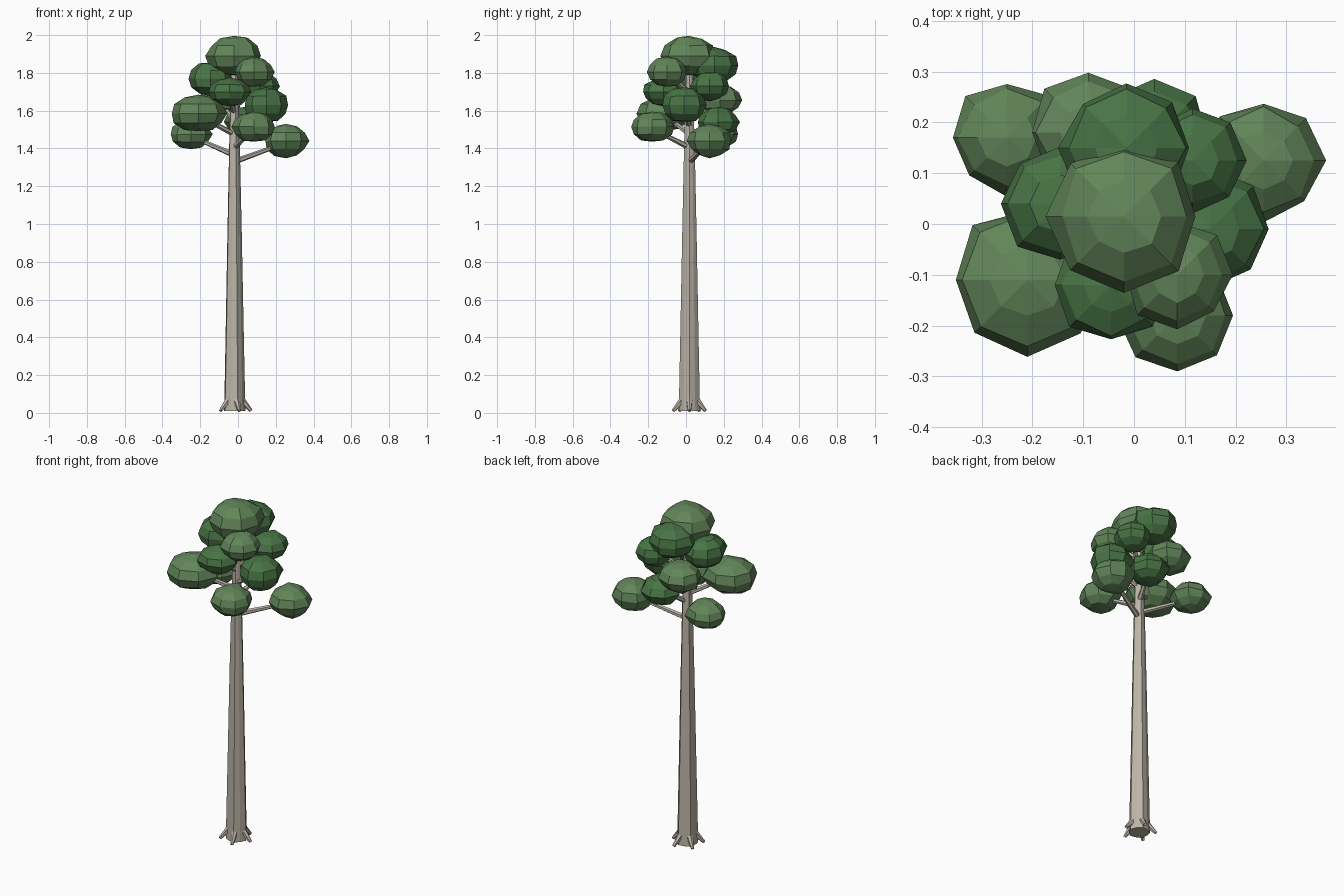
import bpy, bmesh, math, random
from mathutils import Vector

if "Cube" in bpy.data.objects:
    bpy.data.objects.remove(bpy.data.objects["Cube"])

random.seed(4)


def material(name, rgb):
    m = bpy.data.materials.new(name)
    m.diffuse_color = (*rgb, 1)
    m.use_nodes = True
    m.node_tree.nodes["Principled BSDF"].inputs["Base Color"].default_value = m.diffuse_color
    return m


BARK = material("bark", (0.50, 0.46, 0.39))
LIGHT = material("light_leaf", (0.12, 0.235, 0.10))
DARK = material("dark_leaf", (0.065, 0.175, 0.06))
CX, CY = -0.02, 0.018


def add_object(name, bm, mat):
    bmesh.ops.recalc_face_normals(bm, faces=bm.faces)
    me = bpy.data.meshes.new(name)
    bm.to_mesh(me)
    bm.free()
    me.materials.append(mat)
    ob = bpy.data.objects.new(name, me)
    bpy.context.collection.objects.link(ob)
    return ob


def limb(name, a, b, r1, r2, sides=6):
    """Tapered stick from a to b."""
    a, b = Vector(a), Vector(b)
    bm = bmesh.new()
    bmesh.ops.create_cone(bm, cap_ends=True, segments=sides, radius1=r1,
                          radius2=r2, depth=(b - a).length)
    ob = add_object(name, bm, BARK)
    ob.location = (a + b) / 2
    ob.rotation_euler = (b - a).to_track_quat('Z', 'Y').to_euler()


def leaf_cluster(name, x, y, z, r, rz, mat):
    """Flattened, slightly uneven low-poly ball."""
    bm = bmesh.new()
    bmesh.ops.create_uvsphere(bm, u_segments=8, v_segments=6, radius=1)
    for v in bm.verts:
        v.co *= random.uniform(0.95, 1.07)
        v.co = (v.co.x * r, v.co.y * r, v.co.z * rz)
    ob = add_object(name, bm, mat)
    ob.location = (x, y, z)


# Fluted, tapering trunk
bm = bmesh.new()
N = 10
rings = []
for z, r in ((0.01, 0.059), (0.45, 0.050), (0.95, 0.040), (1.4, 0.030), (1.82, 0.018)):
    ring = []
    for i in range(N):
        t = 2 * math.pi * i / N
        rr = r * (1.0 if i % 2 == 0 else 0.9)
        ring.append(bm.verts.new((CX + rr * math.cos(t), CY + rr * math.sin(t), z)))
    rings.append(ring)
for lo, hi in zip(rings, rings[1:]):
    for i in range(N):
        j = (i + 1) % N
        bm.faces.new((lo[i], lo[j], hi[j], hi[i]))
bm.faces.new(rings[0][::-1])
bm.faces.new(rings[-1])
add_object("trunk", bm, BARK)

# Roots
for i in range(5):
    t = 2 * math.pi * i / 5
    c, s = math.cos(t), math.sin(t)
    limb(f"root_{i + 1}", (CX + 0.042 * c, CY + 0.042 * s, 0.065),
         (CX + 0.09 * c, CY + 0.09 * s, 0.011), 0.018, 0.009)

# Crown: x, y, z, radius, half height, light or dark
clusters = [
    (-0.02, 0.015, 1.89, 0.145, 0.108, LIGHT),
    (0.255, 0.125, 1.44, 0.115, 0.088, LIGHT),
    (0.085, -0.18, 1.515, 0.115, 0.080, LIGHT),
    (-0.21, -0.11, 1.585, 0.143, 0.095, LIGHT),
    (-0.25, 0.17, 1.475, 0.110, 0.077, LIGHT),
    (-0.045, -0.12, 1.70, 0.110, 0.073, DARK),
    (0.085, -0.10, 1.805, 0.105, 0.078, LIGHT),
    (0.15, -0.01, 1.63, 0.115, 0.092, DARK),
    (-0.145, 0.04, 1.77, 0.115, 0.088, DARK),
    (-0.015, 0.15, 1.84, 0.127, 0.092, DARK),
    (0.115, 0.125, 1.73, 0.100, 0.077, DARK),
    (-0.09, 0.18, 1.655, 0.115, 0.082, LIGHT),
    (0.04, 0.17, 1.54, 0.108, 0.080, DARK),
]
for i, (x, y, z, r, rz, mat) in enumerate(clusters, 1):
    leaf_cluster(f"leaf_cluster_{i}", x, y, z, r, rz, mat)
    # Branch from the trunk into each cluster
    if i > 1:
        limb(f"branch_{i}", (CX, CY, z - 0.11), (x, y, z - 0.01), 0.016, 0.009)
